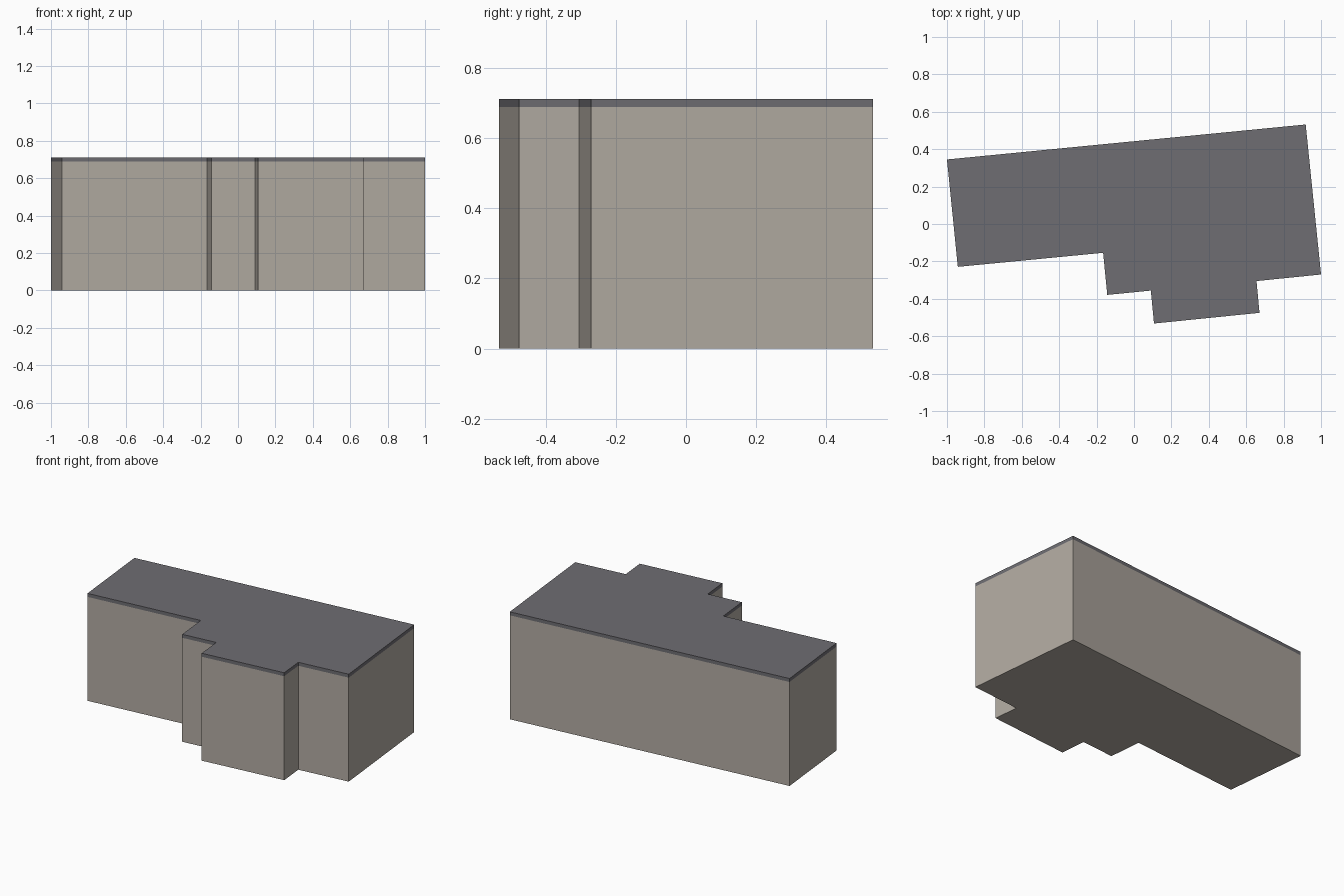
import bpy, bmesh

if "Cube" in bpy.data.objects:
    bpy.data.objects.remove(bpy.data.objects["Cube"])

# Building footprint, counter-clockwise from the front left corner
FOOTPRINT = [(-0.942, -0.229), (-0.165, -0.154), (-0.143, -0.379), (0.09, -0.356),
             (0.107, -0.527 - 0.005), (0.671, -0.475), (0.655, -0.305), (1.0, -0.27),
             (0.918, 0.532), (-1.0, 0.345)]
EAVES, TOP = 0.688, 0.711


def material(name, rgb):
    mat = bpy.data.materials.new(name)
    mat.diffuse_color = (*rgb, 1.0)
    mat.use_nodes = True
    mat.node_tree.nodes["Principled BSDF"].inputs["Base Color"].default_value = mat.diffuse_color
    return mat


def prism(name, z0, z1, mat, skip):
    """Extrude the footprint; leave out the cap hidden at the wall-roof joint."""
    bm = bmesh.new()
    base = bm.faces.new([bm.verts.new((x, y, z0)) for x, y in FOOTPRINT])
    grown = bmesh.ops.extrude_face_region(bm, geom=[base], use_keep_orig=True)["geom"]
    top_verts = [g for g in grown if isinstance(g, bmesh.types.BMVert)]
    bmesh.ops.translate(bm, verts=top_verts, vec=(0, 0, z1 - z0))
    bmesh.ops.recalc_face_normals(bm, faces=bm.faces)
    hidden = [f for f in bm.faces if all(abs(v.co.z - skip) < 1e-4 for v in f.verts)]
    bmesh.ops.delete(bm, geom=hidden, context='FACES_ONLY')
    mesh = bpy.data.meshes.new(name)
    bm.to_mesh(mesh)
    bm.free()
    mesh.materials.append(mat)
    obj = bpy.data.objects.new(name, mesh)
    bpy.context.collection.objects.link(obj)
    return obj


# Stone walls with floor, and the thin flush flat roof
prism("walls", 0.0, EAVES, material("warm grey stone", (0.445, 0.407, 0.361)), EAVES)
prism("flat_roof", EAVES, TOP, material("slate grey", (0.156, 0.153, 0.168)), EAVES)
